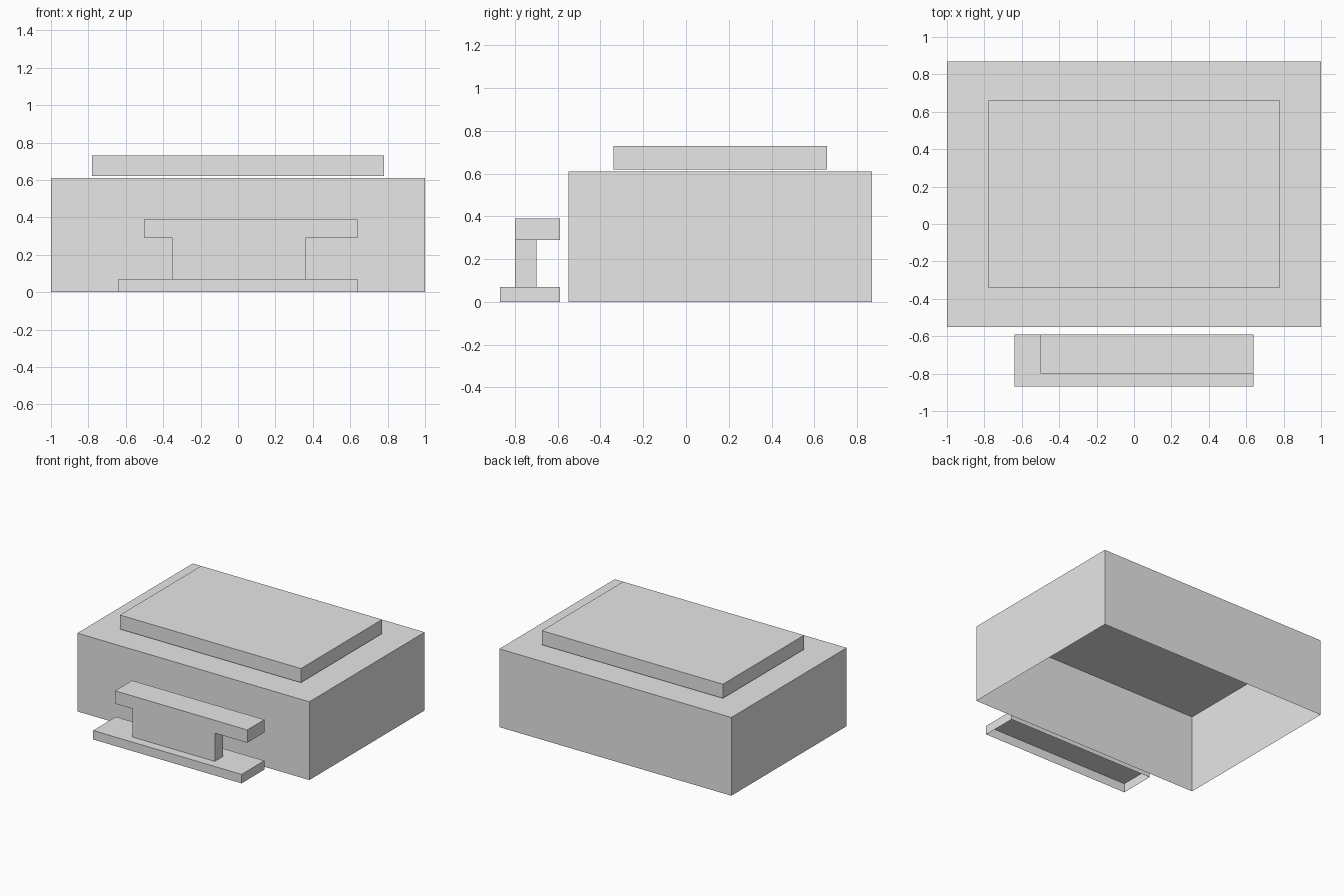
import bpy
import bmesh
from mathutils import Vector

cube = bpy.data.objects.get("Cube")
if cube:
    bpy.data.objects.remove(cube, do_unlink=True)

grey = bpy.data.materials.new("plain grey")
grey.use_nodes = True
grey.diffuse_color = (0.8, 0.8, 0.8, 1)
grey.node_tree.nodes["Principled BSDF"].inputs["Base Color"].default_value = (0.8, 0.8, 0.8, 1)


def block(name, x, y, z, open_sides=()):
    """Box between the given ranges, leaving out faces that point along open_sides."""
    bm = bmesh.new()
    bmesh.ops.create_cube(bm, size=1)
    bm.normal_update()
    gone = [f for f in bm.faces if any(f.normal.dot(Vector(d)) > 0.9 for d in open_sides)]
    bmesh.ops.delete(bm, geom=gone, context='FACES')
    for v in bm.verts:
        v.co = [r[0] if c < 0 else r[1] for c, r in zip(v.co, (x, y, z))]
    mesh = bpy.data.meshes.new(name)
    bm.to_mesh(mesh)
    bm.free()
    mesh.materials.append(grey)
    obj = bpy.data.objects.new(name, mesh)
    bpy.context.collection.objects.link(obj)
    return obj


UP, DOWN = (0, 0, 1), (0, 0, -1)

# Main body, hollow from below, with a raised slab over it
block("main_body", (-1, 1), (-0.55, 0.87), (0, 0.61), [DOWN])
block("roof_slab", (-0.78, 0.78), (-0.34, 0.66), (0.62, 0.73))

# Front stand: hollow base, upright and overhanging bar
block("stand_base", (-0.64, 0.64), (-0.87, -0.59), (0, 0.07), [DOWN])
block("stand_upright", (-0.35, 0.36), (-0.80, -0.70), (0.07, 0.29), [UP, DOWN])
block("stand_bar", (-0.50, 0.64), (-0.80, -0.59), (0.29, 0.39))
